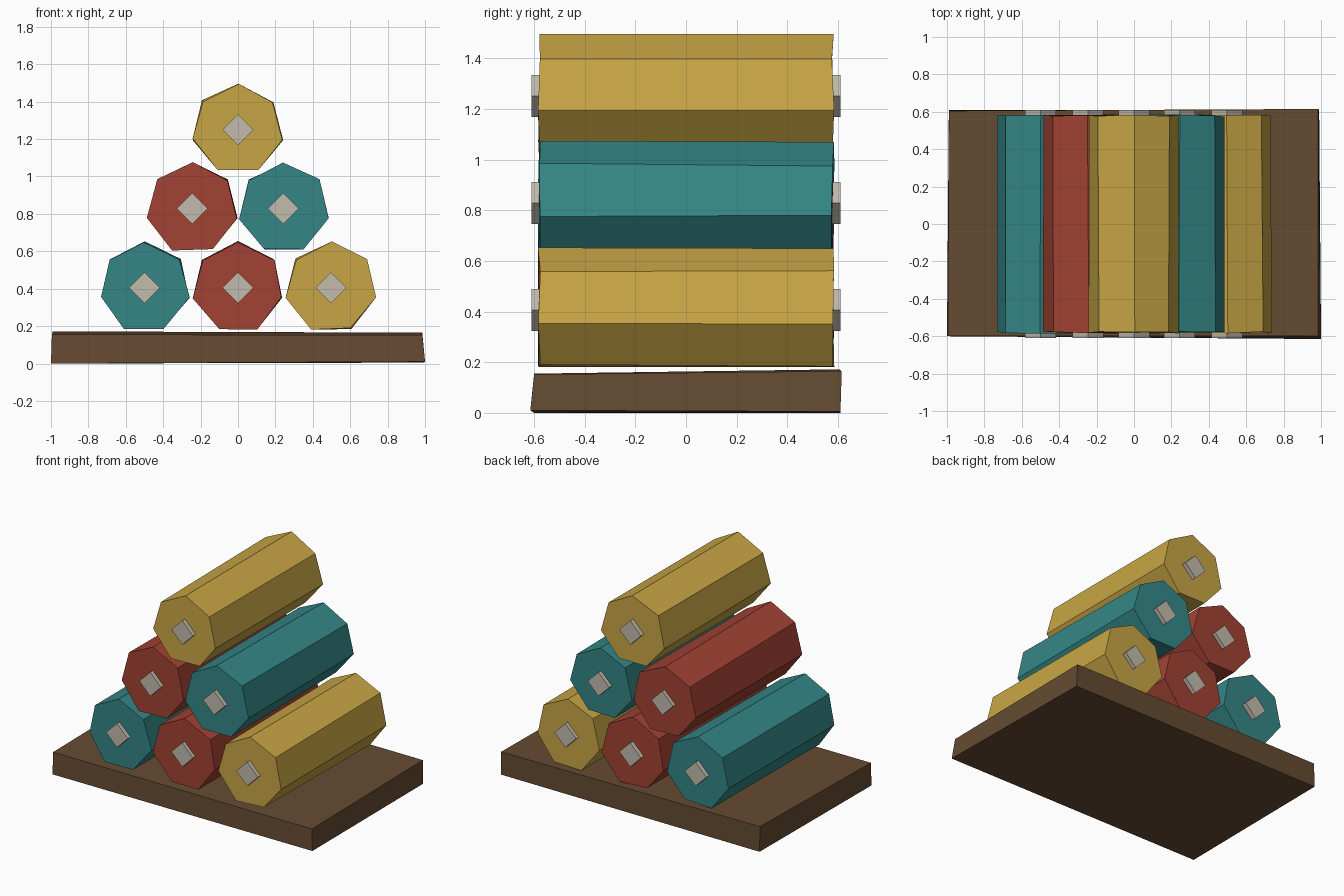
import bpy, bmesh, math, random
from mathutils import Vector

if "Cube" in bpy.data.objects:
    bpy.data.objects.remove(bpy.data.objects["Cube"])

random.seed(4)


def material(name, rgb):
    m = bpy.data.materials.new(name)
    m.diffuse_color = (*rgb, 1)
    m.use_nodes = True
    m.node_tree.nodes["Principled BSDF"].inputs["Base Color"].default_value = m.diffuse_color
    return m


YELLOW = material("yellow", (0.58, 0.38, 0.06))
TEAL = material("teal", (0.035, 0.24, 0.24))
RED = material("red", (0.36, 0.055, 0.033))
WOOD = material("wood", (0.13, 0.07, 0.032))
PALE = material("pale", (0.55, 0.50, 0.42))


def add_object(name, bm, mat):
    bmesh.ops.recalc_face_normals(bm, faces=bm.faces)
    mesh = bpy.data.meshes.new(name)
    bm.to_mesh(mesh)
    bm.free()
    mesh.materials.append(mat)
    obj = bpy.data.objects.new(name, mesh)
    bpy.context.collection.objects.link(obj)
    return obj


def prism(name, sides, radius, x, z, y0, y1, mat, jitter=0.0):
    """Prism along y with one corner pointing up and slightly uneven corners."""
    bm = bmesh.new()
    rings = []
    for y in (y0, y1):
        ring = []
        for i in range(sides):
            a = 2 * math.pi * i / sides
            wobble = Vector([random.uniform(-jitter, jitter) for _ in range(3)])
            ring.append(bm.verts.new(
                Vector((x + radius * math.sin(a), y, z + radius * math.cos(a))) + wobble))
        rings.append(ring)
        bm.faces.new(ring)
    for i in range(sides):
        j = (i + 1) % sides
        bm.faces.new((rings[0][i], rings[0][j], rings[1][j], rings[1][i]))
    return add_object(name, bm, mat)


# Base board, slightly out of square
bm = bmesh.new()
bottom = [(-1, -0.60, 0), (1, -0.615, 0.01), (0.99, 0.61, 0.005), (-0.99, 0.61, 0)]
top = [(-0.995, -0.60, 0.155), (0.985, -0.60, 0.152), (0.985, 0.615, 0.165), (-0.99, 0.605, 0.172)]
lo = [bm.verts.new(p) for p in bottom]
hi = [bm.verts.new(p) for p in top]
bm.faces.new(lo)
bm.faces.new(hi)
for i in range(4):
    j = (i + 1) % 4
    bm.faces.new((lo[i], lo[j], hi[j], hi[i]))
add_object("base_board", bm, WOOD)

# Pyramid of seven-sided rolls, each with a square plug in both ends
rolls = [
    ("bottom_left", -0.50, 0.406, TEAL),
    ("bottom_middle", 0.0, 0.406, RED),
    ("bottom_right", 0.497, 0.406, YELLOW),
    ("middle_left", -0.245, 0.829, RED),
    ("middle_right", 0.243, 0.829, TEAL),
    ("top", 0.0, 1.251, YELLOW),
]
for place, x, z, mat in rolls:
    prism(f"roll_{place}", 7, 0.243, x, z, -0.58, 0.58, mat, jitter=0.006)
    for end, s in (("front", -1), ("back", 1)):
        prism(f"plug_{place}_{end}", 4, 0.083, x, z, s * 0.575, s * 0.61, PALE)
